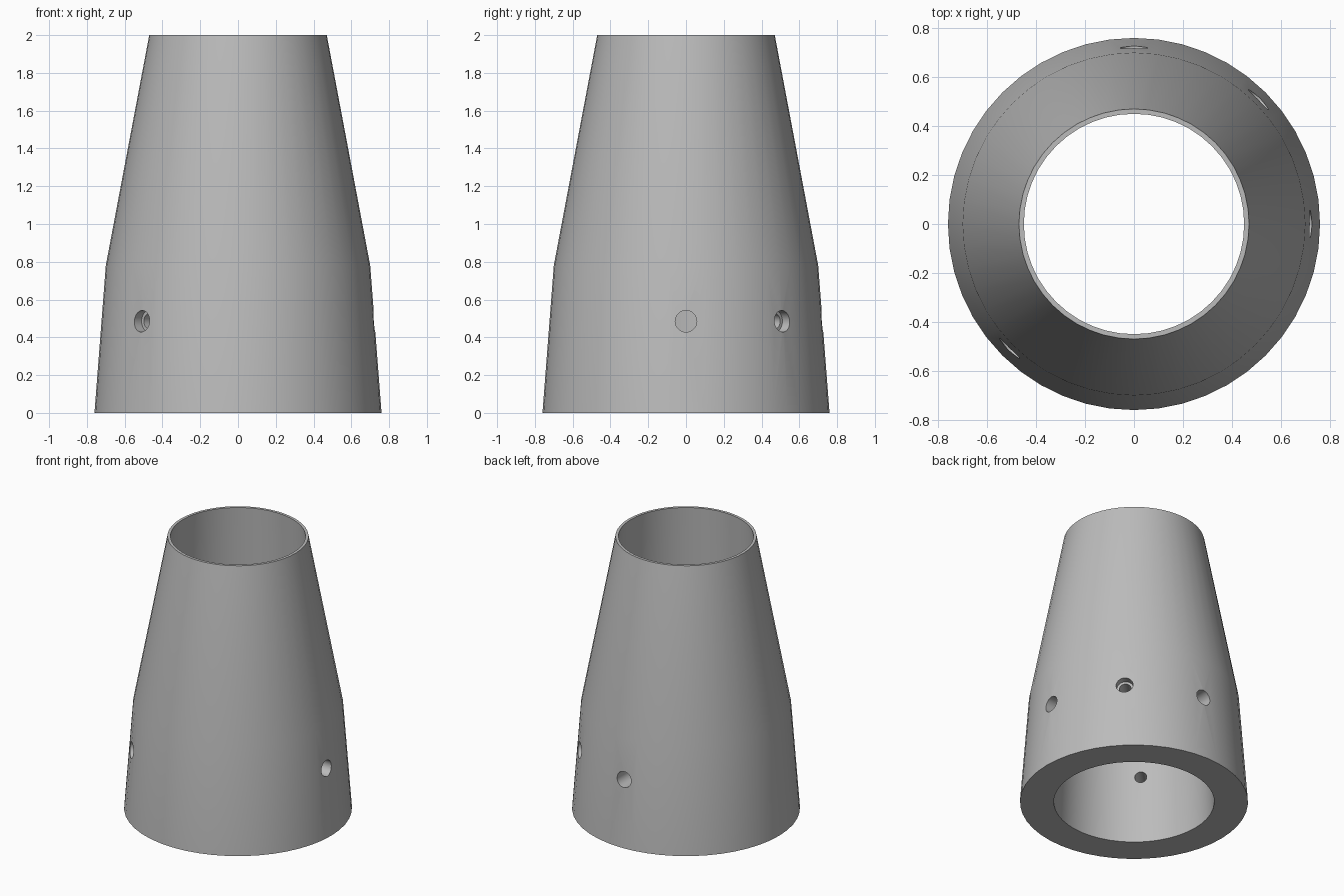
import bpy
import bmesh
from math import cos, sin, pi, radians
from mathutils import Matrix, Vector

if "Cube" in bpy.data.objects:
    bpy.data.objects.remove(bpy.data.objects["Cube"], do_unlink=True)

SIDES = 48
HOLE_Z = 0.485

grey = bpy.data.materials.new("plain grey")
grey.use_nodes = True
colour = (0.5, 0.5, 0.5, 1)
grey.diffuse_color = colour
grey.node_tree.nodes["Principled BSDF"].inputs["Base Color"].default_value = colour


def add_object(name, bm):
    bmesh.ops.recalc_face_normals(bm, faces=bm.faces)
    mesh = bpy.data.meshes.new(name)
    bm.to_mesh(mesh)
    bm.free()
    mesh.materials.append(grey)
    obj = bpy.data.objects.new(name, mesh)
    bpy.context.collection.objects.link(obj)
    return obj


def lathe(name, profile):
    """Closed ring made by turning a closed (radius, height) profile."""
    bm = bmesh.new()
    rings = []
    for i in range(SIDES):
        a = 2 * pi * i / SIDES
        rings.append([bm.verts.new((r * cos(a), r * sin(a), z)) for r, z in profile])
    n = len(profile)
    for i in range(SIDES):
        here, there = rings[i], rings[(i + 1) % SIDES]
        for j in range(n):
            k = (j + 1) % n
            bm.faces.new((here[j], there[j], there[k], here[k]))
    return add_object(name, bm)


def drill(target, angle, radius, inner, outer):
    """Cut a radial round hole between two distances from the axis."""
    out = Vector((cos(radians(angle)), sin(radians(angle)), 0))
    spin = out.to_track_quat('Z', 'Y').to_matrix().to_4x4()
    place = Matrix.Translation(out * (inner + outer) / 2 + Vector((0, 0, HOLE_Z)))
    bm = bmesh.new()
    bmesh.ops.create_cone(bm, cap_ends=True, segments=32, radius1=radius,
                          radius2=radius, depth=outer - inner, matrix=place @ spin)
    cutter = add_object("hole_cutter", bm)
    cutter.hide_render = True
    mod = target.modifiers.new("hole", 'BOOLEAN')
    mod.operation = 'DIFFERENCE'
    mod.solver = 'EXACT'
    mod.object = cutter
    graph = bpy.context.evaluated_depsgraph_get()
    target.data = bpy.data.meshes.new_from_object(target.evaluated_get(graph))
    target.modifiers.clear()
    bpy.data.objects.remove(cutter, do_unlink=True)


# Tapered tube: wide skirt, narrower neck, straight tapering bore
sleeve = lathe("tapered_sleeve", [(0.76, 0), (0.70, 0.78), (0.47, 2),
                                  (0.45, 2), (0.535, 0)])

# Plain side holes
for angle in (0, 90):
    drill(sleeve, angle, 0.057, 0.4, 0.9)

# Stepped cross-bolt holes, facing each other
for angle in (45, 225):
    drill(sleeve, angle, 0.04, 0.4, 0.9)
    drill(sleeve, angle, 0.057, 0.665, 0.9)

# Smooth walls with crisp rims
bpy.ops.object.select_all(action='DESELECT')
sleeve.select_set(True)
bpy.context.view_layer.objects.active = sleeve
bpy.ops.object.shade_smooth_by_angle(angle=radians(30))
